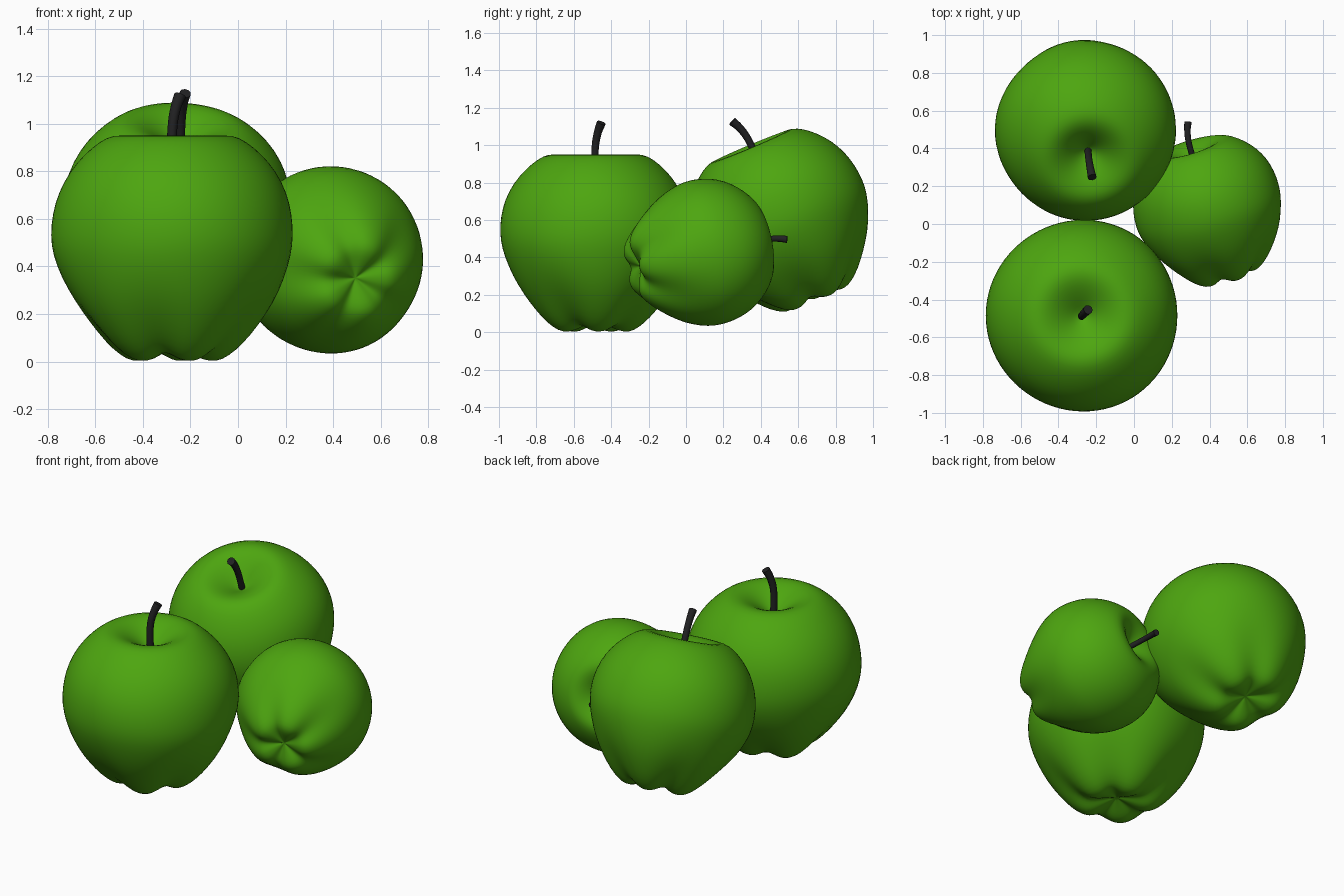
import bpy, bmesh
from math import sin, cos, pi, radians
from mathutils import Vector, Quaternion

cube = bpy.data.objects.get("Cube")
if cube:
    bpy.data.objects.remove(cube, do_unlink=True)


def material(name, rgb, rough):
    m = bpy.data.materials.new(name)
    m.use_nodes = True
    m.diffuse_color = (*rgb, 1)
    bsdf = m.node_tree.nodes["Principled BSDF"]
    bsdf.inputs["Base Color"].default_value = (*rgb, 1)
    bsdf.inputs["Roughness"].default_value = rough
    return m


green = material("apple green", (0.075, 0.38, 0.005), 0.5)
dark = material("stem black", (0.015, 0.015, 0.016), 0.7)

SEGMENTS = 40
EQUATOR = 0.53
# radius and height from the calyx up to the stem hollow
PROFILE = [(0.03, 0.052), (0.08, 0.035), (0.13, 0.018), (0.18, 0.012), (0.23, 0.035),
           (0.29, 0.085), (0.355, 0.16), (0.42, 0.25), (0.47, 0.35), (0.503, 0.45),
           (0.512, 0.53), (0.505, 0.62), (0.482, 0.71), (0.435, 0.80), (0.375, 0.87),
           (0.31, 0.925), (0.25, 0.954), (0.19, 0.948), (0.13, 0.918), (0.075, 0.88),
           (0.03, 0.845)]


def apple_mesh():
    """Lathed body with five lobes fading upward from the calyx."""
    bm = bmesh.new()
    rings = []
    for i, (r, z) in enumerate(PROFILE):
        fade = max(0, 1 - z / 0.42) ** 1.3 if i < 10 else 0
        ring = []
        for k in range(SEGMENTS):
            a = 2 * pi * k / SEGMENTS
            crease = abs(cos(2.5 * (a - radians(42)))) ** 3 - 0.35
            wobble = 1 + 0.006 * sin(3 * a + 9 * z)
            rr = r * wobble * (1 - 0.09 * fade * crease)
            lift = 0.04 * fade * crease * min(1, r / 0.15)
            ring.append(bm.verts.new((rr * cos(a), rr * sin(a), z + lift - EQUATOR)))
        rings.append(ring)
    for low, high in zip(rings, rings[1:]):
        for k in range(SEGMENTS):
            n = (k + 1) % SEGMENTS
            bm.faces.new((low[k], low[n], high[n], high[k]))
    # close the calyx and the stem hollow
    for ring, z in ((rings[0], 0.06), (rings[-1], 0.835)):
        tip = bm.verts.new((0, 0, z - EQUATOR))
        for k in range(SEGMENTS):
            bm.faces.new((ring[k], ring[(k + 1) % SEGMENTS], tip))
    bmesh.ops.recalc_face_normals(bm, faces=bm.faces)
    mesh = bpy.data.meshes.new("apple_body")
    bm.to_mesh(mesh)
    bm.free()
    mesh.materials.append(green)
    for p in mesh.polygons:
        p.use_smooth = True
    return mesh


def stem_curve():
    """Tapered tube that bends sideways and widens at the tip."""
    cu = bpy.data.curves.new("stem", "CURVE")
    cu.dimensions = "3D"
    cu.bevel_depth = 0.024
    cu.bevel_resolution = 3
    cu.resolution_u = 6
    cu.use_fill_caps = True
    sp = cu.splines.new("BEZIER")
    path = [(0, 0.82, 0.85), (0, 0.99, 0.85), (0.02, 1.07, 0.92), (0.045, 1.12, 1.05)]
    sp.bezier_points.add(len(path) - 1)
    for p, (side, z, rad) in zip(sp.bezier_points, path):
        p.co = (side * cos(pi / 4), side * sin(pi / 4), z - EQUATOR)
        p.radius = rad
        p.handle_left_type = p.handle_right_type = "AUTO"
    cu.materials.append(dark)
    return cu


body, stem = apple_mesh(), stem_curve()


def place(name, center, axis, spin, scale):
    """Set one apple by its equator centre, axis direction, spin and scale."""
    rot = Vector((0, 0, 1)).rotation_difference(Vector(axis))
    rot = rot @ Quaternion((0, 0, 1), radians(spin))
    for part, data in (("body", body), ("stem", stem)):
        ob = bpy.data.objects.new(f"{name}_{part}", data)
        bpy.context.collection.objects.link(ob)
        ob.rotation_mode = "QUATERNION"
        ob.rotation_quaternion = rot
        ob.location = center
        ob.scale = (scale,) * 3
        if part == "body":
            sub = ob.modifiers.new("smooth", "SUBSURF")
            sub.levels = sub.render_levels = 1


place("front_apple", (-0.275, -0.485, 0.53), (0, 0, 1), 0, 1)
place("back_apple", (-0.255, 0.5, 0.63), (0.04, -0.385, 0.92), -120, 0.945)
place("side_apple", (0.39, 0.1, 0.425), (-0.28, 0.93, 0.2), 10, 0.775)
